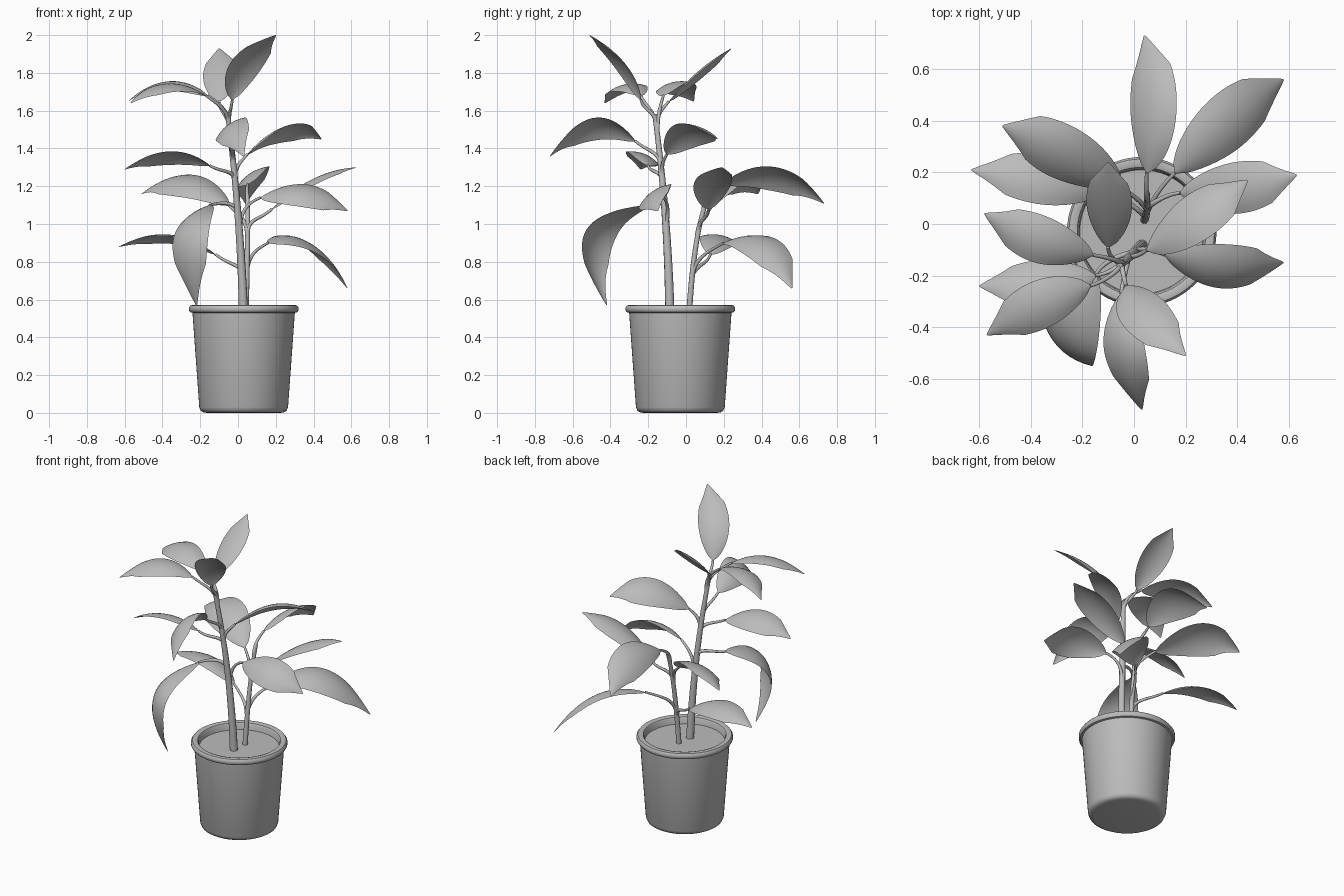
import bpy, bmesh, math
from mathutils import Vector, Quaternion
from mathutils.geometry import interpolate_bezier

cube = bpy.data.objects.get("Cube")
if cube:
    bpy.data.objects.remove(cube, do_unlink=True)

grey = bpy.data.materials.new("plain_grey")
grey.use_nodes = True
colour = (0.5, 0.5, 0.5, 1)
grey.diffuse_color = colour
grey.node_tree.nodes["Principled BSDF"].inputs["Base Color"].default_value = colour


def finish(obj, angle=40):
    """Turn curves into meshes, give the material and smooth the shading."""
    bpy.ops.object.select_all(action="DESELECT")
    obj.select_set(True)
    bpy.context.view_layer.objects.active = obj
    if obj.type == "CURVE":
        bpy.ops.object.convert(target="MESH")
        obj = bpy.context.object
    obj.data.materials.clear()
    obj.data.materials.append(grey)
    bpy.ops.object.shade_smooth_by_angle(angle=math.radians(angle))
    return obj


def mesh_object(name, bm):
    bmesh.ops.recalc_face_normals(bm, faces=bm.faces)
    mesh = bpy.data.meshes.new(name)
    bm.to_mesh(mesh)
    bm.free()
    obj = bpy.data.objects.new(name, mesh)
    bpy.context.collection.objects.link(obj)
    return obj


def lathe(name, profile, centre, steps=64):
    """Turn a (radius, height) profile around a vertical axis."""
    bm = bmesh.new()
    verts = [bm.verts.new((r, 0, z)) for r, z in profile]
    edges = [bm.edges.new(pair) for pair in zip(verts, verts[1:])]
    bmesh.ops.spin(bm, geom=verts + edges, cent=(0, 0, 0), axis=(0, 0, 1),
                   angle=math.tau, steps=steps)
    bmesh.ops.remove_doubles(bm, verts=bm.verts, dist=0.0005)
    obj = mesh_object(name, bm)
    obj.location = centre
    return finish(obj)


def tube(name, points, start_radius, end_radius):
    """Round tapering stalk along a list of points."""
    curve = bpy.data.curves.new(name, "CURVE")
    curve.dimensions = "3D"
    curve.bevel_depth = 1
    curve.bevel_resolution = 3
    curve.use_fill_caps = True
    line = curve.splines.new("POLY")
    line.points.add(len(points) - 1)
    for i, (target, p) in enumerate(zip(line.points, points)):
        target.co = (*p, 1)
        target.radius = start_radius + (end_radius - start_radius) * i / (len(points) - 1)
    obj = bpy.data.objects.new(name, curve)
    bpy.context.collection.objects.link(obj)
    return finish(obj, 60)


def arc(a, m, b):
    """Quadratic curve through a, m and b, with its tangent function."""
    a, m, b = Vector(a), Vector(m), Vector(b)
    c = 2 * m - (a + b) / 2
    point = lambda t: a * (1 - t) ** 2 + c * 2 * t * (1 - t) + b * t * t
    tangent = lambda t: ((c - a) * (1 - t) + (b - c) * t).normalized()
    return point, tangent


def blade(name, point, tangent, width, tilt, rows=24, half=4):
    """Broad leaf with a drawn-out tip, arched across, rolled about its length."""
    chord = (point(1) - point(0)).normalized()
    level = chord.cross(Vector((0, 0, 1))).normalized()
    side = Quaternion(chord, -math.radians(tilt)) @ level
    bm = bmesh.new()
    grid = []
    for i in range(rows + 1):
        t = i / rows
        along = tangent(t)
        across = (side - along * side.dot(along)).normalized()
        normal = across.cross(along)
        oval = max(0.01, math.sin(math.pi * t)) ** 0.58
        w = width / 2 * oval * min(1, 0.45 + 2.2 * (1 - t))
        row = []
        for j in range(-half, half + 1):
            s = j / half
            row.append(bm.verts.new(point(t) + across * w * s - normal * w * 0.25 * s * s))
        grid.append(row)
    for r0, r1 in zip(grid, grid[1:]):
        for j in range(2 * half):
            bm.faces.new((r0[j], r0[j + 1], r1[j + 1], r1[j]))
    return finish(mesh_object(name, bm), 80)


def plant(name, stem, radii, leaves):
    """One stem with its stalked leaves."""
    point, _ = arc(*stem)
    path = [point(i / 40) for i in range(41)]
    tube(name + "_stem", path, *radii)
    for n, (height, base, mid, tip, width, tilt) in enumerate(leaves, 1):
        rib, tangent = arc(base, mid, tip)
        root = min(path, key=lambda p: abs(p.z - height))
        start = Vector(base)
        reach = (start - root).length * 0.45
        stalk = interpolate_bezier(root, root + Vector((0, 0, reach)),
                                   start - tangent(0) * reach, start, 14)
        tube(f"{name}_leaf_stalk_{n}", stalk, 0.012, 0.007)
        blade(f"{name}_leaf_{n}", rib, tangent, width, tilt)


# Pot with a rolled rim and rounded foot, and the soil inside
pot_centre = (0.03, -0.03, 0)
lathe("pot", [(0, 0), (0.195, 0), (0.214, 0.003), (0.227, 0.011), (0.235, 0.03),
              (0.271, 0.53), (0.283, 0.533), (0.29, 0.543), (0.29, 0.558), (0.282, 0.569),
              (0.265, 0.572), (0.25, 0.567), (0.243, 0.555), (0.238, 0.5)], pot_centre)
lathe("soil", [(0, 0.525), (0.24, 0.525)], pot_centre)

# Tall stem: each leaf has stalk height, base, middle, tip, width and tilt
plant("tall", ((0.03, -0.085, 0.5), (0, -0.11, 1.05), (-0.055, -0.165, 1.58)), (0.025, 0.013), [
    (0.95, (0.12, -0.12, 1.14), (0.36, -0.18, 1.17), (0.58, -0.15, 1.07), 0.21, -35),
    (1.05, (-0.15, -0.2, 1.1), (-0.27, -0.48, 0.94), (-0.22, -0.42, 0.57), 0.25, -24),
    (1.25, (0.05, -0.1, 1.37), (0.24, 0.04, 1.5), (0.44, 0.17, 1.45), 0.21, 30),
    (1.2, (-0.15, -0.2, 1.31), (-0.37, -0.22, 1.37), (-0.6, -0.24, 1.29), 0.19, -22),
    (1.3, (-0.05, -0.27, 1.44), (-0.05, -0.5, 1.52), (0.03, -0.72, 1.36), 0.2, -38),
    (1.48, (-0.16, -0.12, 1.68), (-0.38, -0.06, 1.75), (-0.58, 0.04, 1.65), 0.19, 14),
    (1.48, (-0.17, -0.24, 1.68), (-0.37, -0.32, 1.74), (-0.57, -0.43, 1.64), 0.19, 10),
    (1.5, (-0.1, -0.09, 1.65), (-0.1, 0.07, 1.81), (-0.1, 0.24, 1.93), 0.18, 10),
    (1.52, (-0.03, -0.24, 1.66), (0.04, -0.34, 1.86), (0.2, -0.51, 2), 0.19, 15),
])

# Short stem
plant("short", ((0.04, 0.015, 0.5), (0.05, 0.055, 0.9), (0.05, 0.12, 1.15)), (0.016, 0.011), [
    (1.08, (0.05, 0.2, 1.21), (0.06, 0.47, 1.26), (0.04, 0.73, 1.11), 0.22, 35),
    (0.68, (0.16, 0.2, 0.9), (0.38, 0.4, 0.9), (0.58, 0.56, 0.66), 0.23, -20),
    (0.95, (0.18, 0.12, 1.08), (0.4, 0.14, 1.24), (0.63, 0.19, 1.3), 0.2, 0),
    (0.92, (-0.05, 0.14, 1.1), (-0.29, 0.27, 1.23), (-0.51, 0.38, 1.16), 0.24, 28),
    (0.68, (-0.12, 0.13, 0.84), (-0.36, 0.18, 0.94), (-0.63, 0.21, 0.88), 0.2, -12),
])
